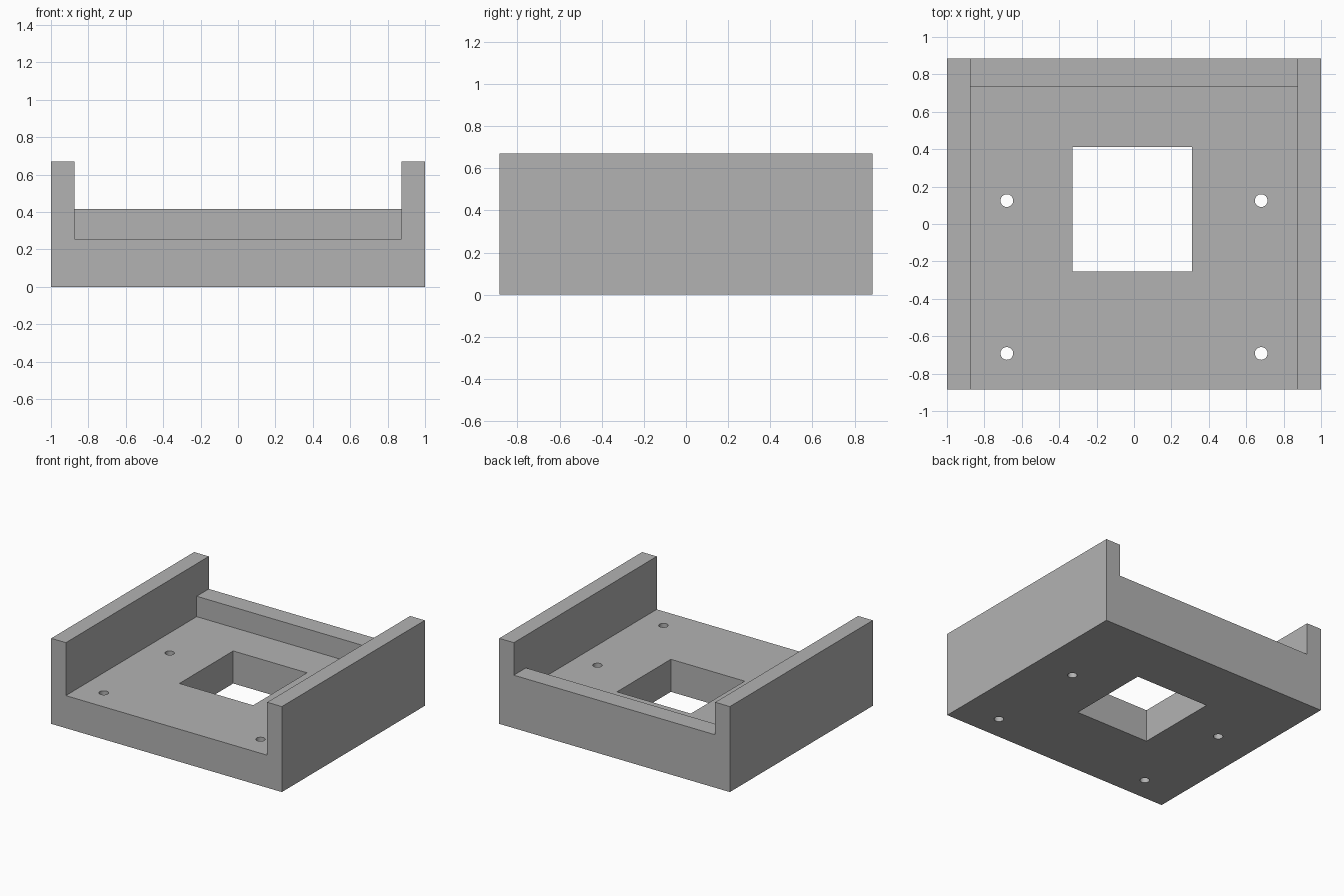
import bpy
import math

cube = bpy.data.objects.get("Cube")
if cube:
    bpy.data.objects.remove(cube, do_unlink=True)

WIDTH, DEPTH, HEIGHT = 2.0, 1.77, 0.67
INNER = 0.873        # inner face of the side walls
FLOOR, LIP = 0.255, 0.415
LIP_FRONT = 0.735    # front face of the rear lip
OVER = 0.2           # how far cutters reach past the body

grey = bpy.data.materials.new("plain grey")
grey.use_nodes = True
colour = (0.45, 0.45, 0.45, 1)
grey.diffuse_color = colour
grey.node_tree.nodes["Principled BSDF"].inputs["Base Color"].default_value = colour


def box(name, x, y, z):
    """Box spanning the (low, high) pairs x, y and z."""
    spans = (x, y, z)
    bpy.ops.mesh.primitive_cube_add(size=1, location=[(a + b) / 2 for a, b in spans])
    ob = bpy.context.object
    ob.name = name
    ob.scale = [b - a for a, b in spans]
    bpy.ops.object.transform_apply(location=True, rotation=False, scale=True)
    ob.data.materials.append(grey)
    return ob


def cut(body, cutter):
    """Subtract the cutter from the body, then discard it."""
    cutter.hide_render = True
    mod = body.modifiers.new(cutter.name, 'BOOLEAN')
    mod.operation = 'DIFFERENCE'
    mod.solver = 'EXACT'
    mod.object = cutter
    bpy.context.view_layer.objects.active = body
    bpy.ops.object.modifier_apply(modifier=mod.name)
    bpy.data.objects.remove(cutter, do_unlink=True)


# Solid block that becomes the tray
back = DEPTH / 2
tray = box("mounting_tray", (-WIDTH / 2, WIDTH / 2), (-back, back), (0, HEIGHT))

# Channel between the walls, stepped to leave the rear lip
cut(tray, box("upper_channel", (-INNER, INNER), (-back - OVER, back + OVER), (LIP, HEIGHT + OVER)))
cut(tray, box("floor_channel", (-INNER, INNER), (-back - OVER, LIP_FRONT), (FLOOR, HEIGHT + OVER)))

# Rectangular opening through the floor
cut(tray, box("floor_opening", (-0.33, 0.31), (-0.255, 0.412), (-OVER, HEIGHT)))

# Four screw holes
for x in (-0.68, 0.68):
    for y in (-0.692, 0.125):
        bpy.ops.mesh.primitive_cylinder_add(vertices=32, radius=0.034, depth=2, location=(x, y, 0))
        hole = bpy.context.object
        hole.name = "screw_hole"
        hole.data.materials.append(grey)
        cut(tray, hole)

# Smooth hole walls, keep every edge crisp
bpy.ops.object.select_all(action='DESELECT')
tray.select_set(True)
bpy.context.view_layer.objects.active = tray
bpy.ops.object.shade_smooth_by_angle(angle=math.radians(30))
